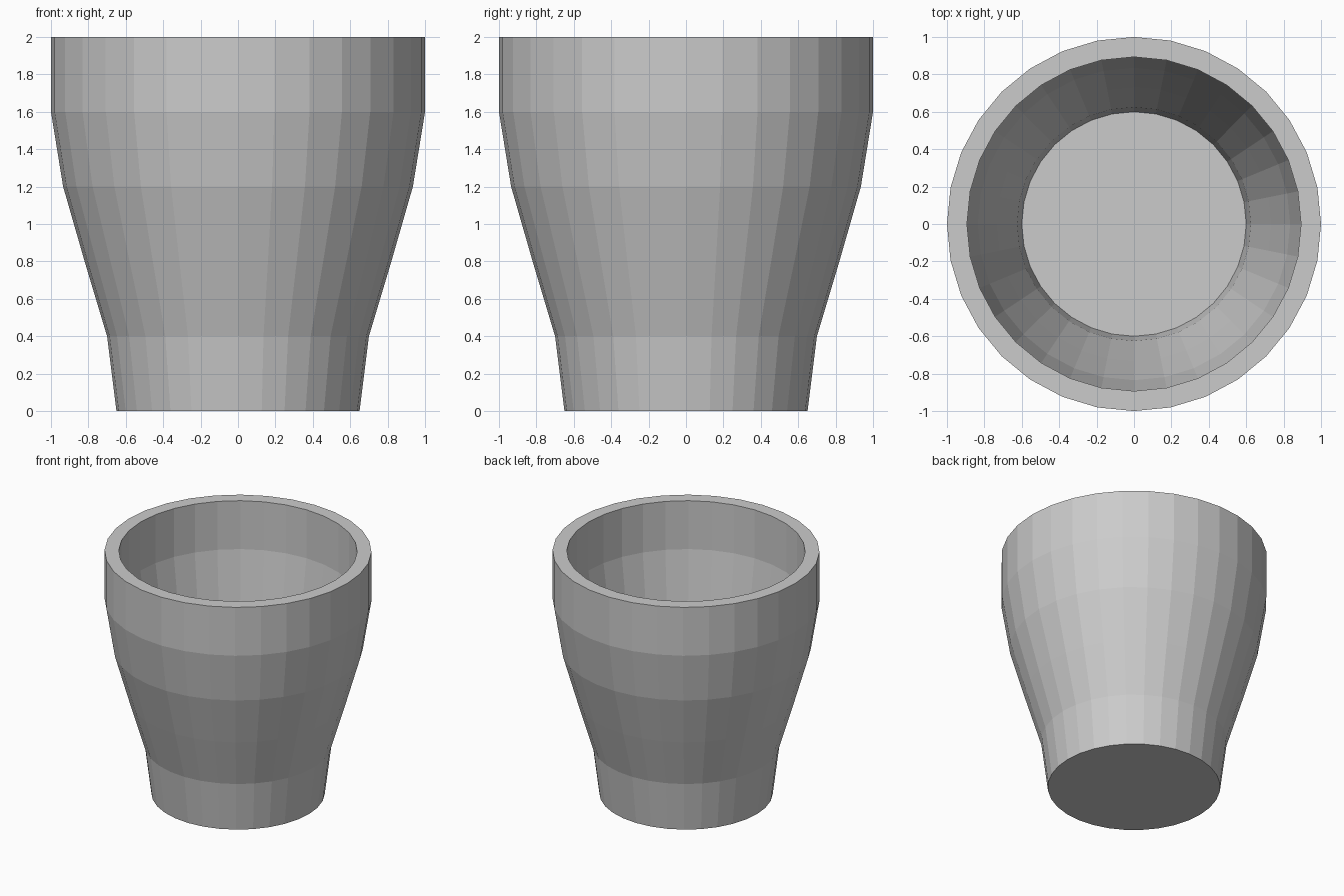
import bpy, bmesh
from math import sin, cos, tau

if "Cube" in bpy.data.objects:
    bpy.data.objects.remove(bpy.data.objects["Cube"])

SIDES = 32

# Cup profile (radius, height): outer wall going up, inner wall going down
outer = [(0.65, 0), (0.70, 0.4), (0.82, 0.8), (0.935, 1.2), (1.0, 1.6), (1.0, 2.0)]
inner = [(0.893, 2.0), (0.893, 1.6), (0.835, 1.2), (0.732, 0.8), (0.625, 0.4), (0.60, 0.2)]

bm = bmesh.new()
rings = [[bm.verts.new((r * cos(tau * i / SIDES), r * sin(tau * i / SIDES), z))
          for i in range(SIDES)] for r, z in outer + inner]

# Walls and rim
for low, high in zip(rings, rings[1:]):
    for i in range(SIDES):
        j = (i + 1) % SIDES
        bm.faces.new((low[i], low[j], high[j], high[i]))

# Underside and inner floor
bm.faces.new(rings[0][::-1])
bm.faces.new(rings[-1])
bmesh.ops.recalc_face_normals(bm, faces=bm.faces)

mesh = bpy.data.meshes.new("cup")
bm.to_mesh(mesh)
bm.free()
bpy.context.collection.objects.link(bpy.data.objects.new("cup", mesh))
